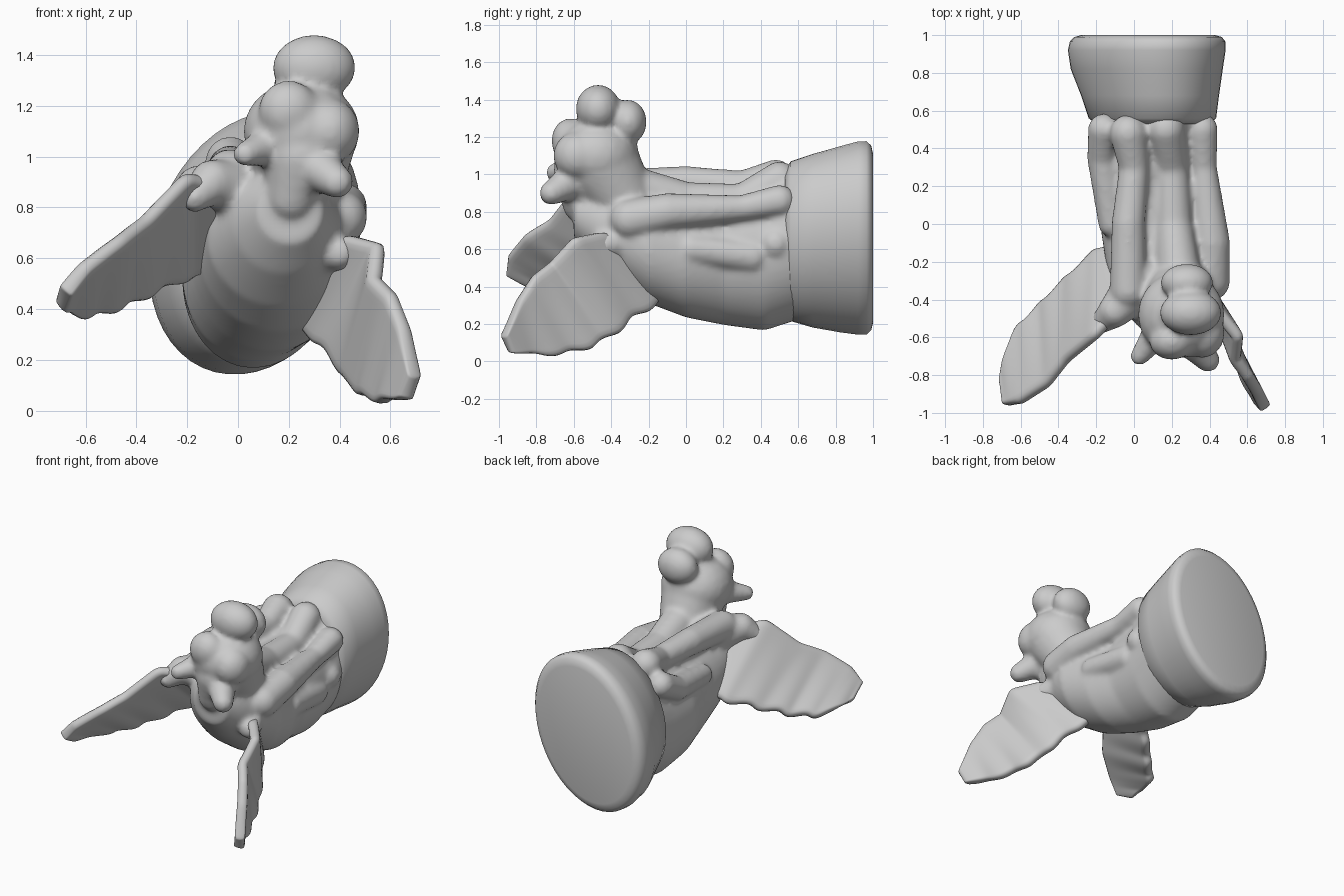
import bpy, bmesh, math
from mathutils import Vector, Matrix


def finish(name, bm):
    bmesh.ops.recalc_face_normals(bm, faces=bm.faces[:])
    me = bpy.data.meshes.new(name)
    bm.to_mesh(me)
    bm.free()
    me.shade_smooth()
    ob = bpy.data.objects.new(name, me)
    bpy.context.collection.objects.link(ob)
    return ob


def loft(bm, sections, n=48):
    """Closed loft along y; section = y, xmin, xmax, zmin, zmax, lean."""
    rings = []
    for y, x0, x1, z0, z1, lean in sections:
        ring = []
        for i in range(n):
            c, s = math.cos(math.tau * i / n), math.sin(math.tau * i / n)
            dz = lean * c + math.sqrt(1 - lean * lean) * s
            ring.append(bm.verts.new(((x0 + x1) / 2 + (x1 - x0) / 2 * c, y,
                                      (z0 + z1) / 2 + (z1 - z0) / 2 * dz)))
        rings.append(ring)
    for a, b in zip(rings, rings[1:]):
        for i in range(n):
            bm.faces.new((a[i], a[(i + 1) % n], b[(i + 1) % n], b[i]))
    bm.faces.new(rings[0])
    bm.faces.new(rings[-1])


def ball(bm, centre, radii):
    m = Matrix.Translation(centre) @ Matrix.Diagonal((*radii, 1))
    bmesh.ops.create_icosphere(bm, subdivisions=3, radius=1, matrix=m)


def limb(bm, path):
    """Soft tapering tube as a string of balls; point = x, y, z, radius."""
    for a, b in zip(path, path[1:]):
        a, b = Vector(a), Vector(b)
        steps = max(2, int((b - a).length / 0.03))
        for k in range(steps + 1):
            p = a.lerp(b, k / steps)
            ball(bm, p[:3], (p[3],) * 3)


def along(points, t):
    f = t * (len(points) - 1)
    i = min(int(f), len(points) - 2)
    return Vector(points[i]).lerp(Vector(points[i + 1]), f - i)


def wing(name, leading, trailing, nu=36, nv=10):
    """Rippled sheet between a leading and a trailing edge, thickened."""
    bm = bmesh.new()
    grid = []
    for i in range(nu + 1):
        u = i / nu
        a, b = along(leading, u), along(trailing, u)
        row = []
        for j in range(nv + 1):
            v = j / nv
            p = a.lerp(b, v + 0.03 * v * math.sin(u * 34))
            p.x += 0.008 * math.sin(u * 34) * v
            row.append(bm.verts.new(p))
        grid.append(row)
    for r, s in zip(grid, grid[1:]):
        for j in range(nv):
            bm.faces.new((r[j], r[j + 1], s[j + 1], s[j]))
    ob = finish(name, bm)
    mod = ob.modifiers.new("thickness", 'SOLIDIFY')
    mod.thickness, mod.offset = 0.065, 0
    ob.modifiers.new("soften", 'SUBSURF').levels = 1
    return ob


# Pedestal: flared leaning oval drum
bm = bmesh.new()
loft(bm, [(0.53, -0.2, 0.4, 0.27, 1.02, 0.15),
          (0.56, -0.24, 0.435, 0.215, 1.07, 0.15),
          (0.68, -0.28, 0.45, 0.18, 1.11, 0.18),
          (0.82, -0.335, 0.47, 0.155, 1.15, 0.2),
          (0.92, -0.35, 0.485, 0.142, 1.177, 0.2),
          (0.965, -0.34, 0.485, 0.142, 1.178, 0.2),
          (0.99, -0.315, 0.465, 0.165, 1.155, 0.2),
          (1.0, -0.28, 0.43, 0.205, 1.11, 0.2)])
pedestal = finish("pedestal", bm)
bpy.context.view_layer.objects.active = pedestal
pedestal.select_set(True)
bpy.ops.object.shade_smooth_by_angle(angle=math.radians(50))

# Torso and robe
bm = bmesh.new()
loft(bm, [(0.62, -0.21, 0.42, 0.23, 1.03, 0.15),
          (0.42, -0.22, 0.40, 0.165, 0.96, 0.1),
          (0.2, -0.22, 0.39, 0.195, 0.92, 0.05),
          (0.0, -0.18, 0.44, 0.235, 0.91, 0.0),
          (-0.2, -0.15, 0.47, 0.31, 0.93, 0.0),
          (-0.35, -0.12, 0.44, 0.41, 0.95, 0.0),
          (-0.5, -0.02, 0.38, 0.54, 0.95, 0.0),
          (-0.6, 0.08, 0.33, 0.66, 0.92, 0.0)])
# Robe folds and arms, each ending in a bump by the pedestal
limb(bm, [(-0.03, -0.35, 0.93, 0.1), (-0.03, 0, 0.955, 0.09),
          (0.0, 0.3, 0.94, 0.08), (-0.03, 0.48, 0.98, 0.1)])
limb(bm, [(0.24, -0.3, 0.93, 0.12), (0.21, 0, 0.86, 0.1),
          (0.2, 0.3, 0.86, 0.09), (0.17, 0.5, 0.97, 0.1)])
limb(bm, [(0.4, -0.3, 0.76, 0.11), (0.41, -0.1, 0.8, 0.1),
          (0.37, 0.3, 0.82, 0.07), (0.36, 0.5, 0.86, 0.085)])
limb(bm, [(-0.12, 0, 0.75, 0.07), (-0.17, 0.35, 0.8, 0.08),
          (-0.16, 0.5, 0.88, 0.085)])
limb(bm, [(0.38, 0.03, 0.6, 0.08), (0.34, 0.35, 0.56, 0.09)])
ball(bm, (0.35, 0.48, 0.63), (0.09, 0.09, 0.09))
# Wing shoulders
limb(bm, [(0.05, -0.3, 0.85, 0.14), (-0.1, -0.46, 0.9, 0.09),
          (-0.17, -0.52, 0.84, 0.06)])
limb(bm, [(0.3, -0.3, 0.65, 0.12), (0.4, -0.44, 0.62, 0.07)])
# Neck, head and chin
limb(bm, [(0.24, -0.34, 0.88, 0.17), (0.25, -0.45, 1.05, 0.21)])
ball(bm, (0.25, -0.48, 1.1), (0.23, 0.23, 0.2))
limb(bm, [(0.25, -0.56, 1.0, 0.15), (0.21, -0.56, 0.84, 0.1)])
ball(bm, (0.2, -0.62, 1.18), (0.12, 0.1, 0.12))
ball(bm, (0.36, -0.58, 1.1), (0.12, 0.13, 0.13))
# Topknot lobes
ball(bm, (0.3, -0.47, 1.35), (0.165, 0.12, 0.13))
ball(bm, (0.28, -0.31, 1.28), (0.14, 0.1, 0.12))
# Small knobs on the face
limb(bm, [(0.12, -0.58, 1.04, 0.08), (0.03, -0.7, 1.01, 0.05)])
limb(bm, [(0.29, -0.6, 0.97, 0.1), (0.39, -0.72, 0.9, 0.065)])
figure = finish("robed_figure", bm)
rem = figure.modifiers.new("fuse", 'REMESH')
rem.mode, rem.voxel_size, rem.use_smooth_shade = 'VOXEL', 0.016, True
sm = figure.modifiers.new("soften", 'SMOOTH')
sm.factor, sm.iterations = 0.5, 8

# Wings
wing("left_wing",
     [(0.02, -0.38, 0.88), (-0.2, -0.6, 0.93), (-0.36, -0.73, 0.76),
      (-0.46, -0.86, 0.68), (-0.6, -0.95, 0.57), (-0.68, -0.96, 0.47)],
     [(0.0, -0.05, 0.55), (-0.2, -0.14, 0.53), (-0.36, -0.29, 0.46),
      (-0.5, -0.43, 0.4), (-0.63, -0.56, 0.375), (-0.71, -0.84, 0.41)])
wing("right_wing",
     [(0.3, -0.3, 0.66), (0.44, -0.47, 0.69), (0.56, -0.61, 0.66),
      (0.54, -0.73, 0.53), (0.61, -0.82, 0.46), (0.66, -0.9, 0.33),
      (0.7, -0.98, 0.13)],
     [(0.2, 0.0, 0.42), (0.26, -0.14, 0.32), (0.36, -0.29, 0.22),
      (0.44, -0.43, 0.11), (0.5, -0.58, 0.05), (0.57, -0.76, 0.03),
      (0.66, -0.95, 0.05)])
